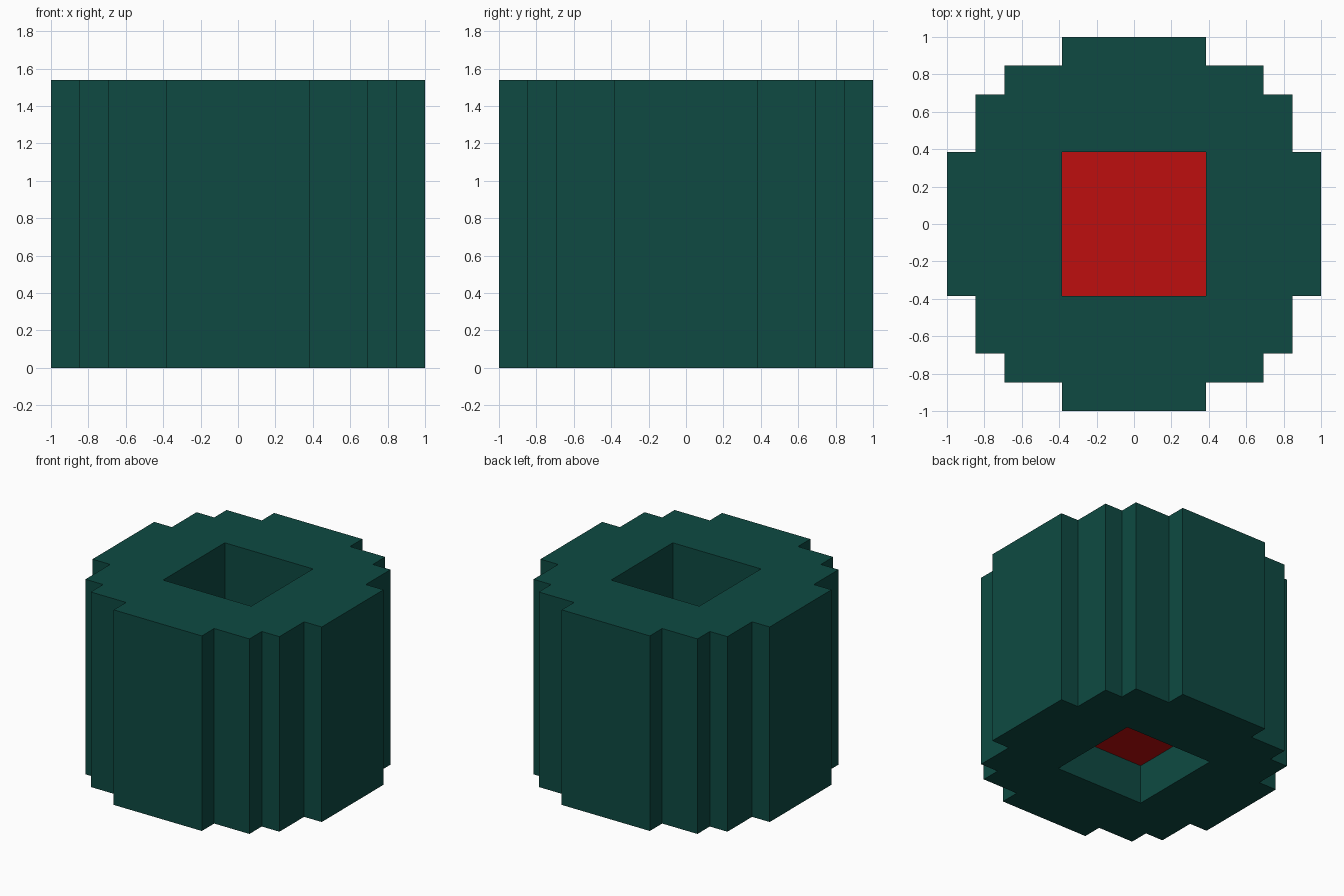
import bpy
import bmesh

cube = bpy.data.objects.get("Cube")
if cube:
    bpy.data.objects.remove(cube, do_unlink=True)

CELL = 2 / 13            # the whole shape sits on a 13 x 13 x 10 cell grid
HEIGHT = 10 * CELL
HOLE = 2.5 * CELL        # half width of the square shaft


def material(name, rgb):
    mat = bpy.data.materials.new(name)
    mat.use_nodes = True
    colour = (*rgb, 1.0)
    mat.diffuse_color = colour
    bsdf = next(n for n in mat.node_tree.nodes if n.type == 'BSDF_PRINCIPLED')
    bsdf.inputs["Base Color"].default_value = colour
    return mat


def add_object(name, bm, mat):
    mesh = bpy.data.meshes.new(name)
    bm.to_mesh(mesh)
    bm.free()
    mesh.materials.append(mat)
    obj = bpy.data.objects.new(name, mesh)
    bpy.context.collection.objects.link(obj)
    return obj


def add_loop(bm, points):
    verts = [bm.verts.new((x, y, 0)) for x, y in points]
    return [bm.edges.new((a, b)) for a, b in zip(verts, verts[1:] + verts[:1])]


green = material("dark green", (0.0044, 0.0685, 0.0545))
red = material("red", (0.515, 0.0044, 0.0044))

# Stepped round outline: one quarter in cells, turned four times
quarter = [(6.5, 2.5), (5.5, 2.5), (5.5, 4.5), (4.5, 4.5),
           (4.5, 5.5), (2.5, 5.5), (2.5, 6.5)]
outline = []
for turn in range(4):
    outline += [(x * CELL, y * CELL) for x, y in quarter]
    quarter = [(-y, x) for x, y in quarter]
shaft = [(HOLE, HOLE), (-HOLE, HOLE), (-HOLE, -HOLE), (HOLE, -HOLE)]

# Body: ring between outline and shaft, raised to full height
bm = bmesh.new()
edges = add_loop(bm, outline) + add_loop(bm, shaft)
bmesh.ops.triangle_fill(bm, edges=edges, use_beauty=True)
raised = bmesh.ops.extrude_face_region(bm, geom=bm.faces[:], use_keep_orig=True)
top = [g for g in raised["geom"] if isinstance(g, bmesh.types.BMVert)]
bmesh.ops.translate(bm, verts=top, vec=(0, 0, HEIGHT))
bmesh.ops.recalc_face_normals(bm, faces=bm.faces[:])
add_object("stepped_body", bm, green)

# Red floor closing the shaft two cells above the base
bm = bmesh.new()
bmesh.ops.create_grid(bm, x_segments=2, y_segments=2, size=HOLE)
bmesh.ops.translate(bm, verts=bm.verts[:], vec=(0, 0, 2 * CELL))
add_object("shaft_floor", bm, red)
